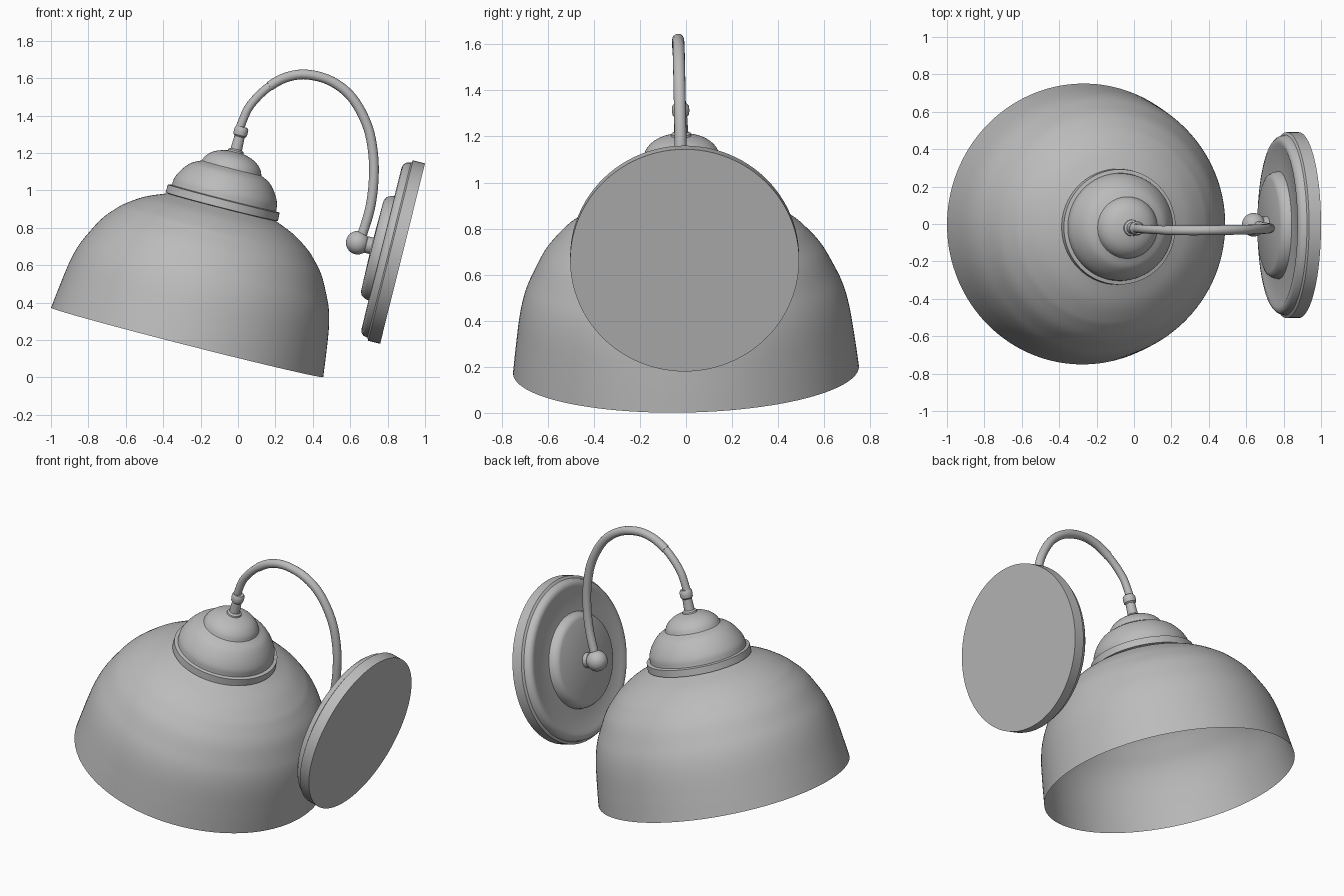
import bpy
import bmesh
import math
from mathutils import Vector

cube = bpy.data.objects.get("Cube")
if cube:
    bpy.data.objects.remove(cube, do_unlink=True)

COLOUR = (0.5, 0.5, 0.5, 1)
grey = bpy.data.materials.new("satin grey")
grey.use_nodes = True
grey.diffuse_color = COLOUR
grey.node_tree.nodes["Principled BSDF"].inputs["Base Color"].default_value = COLOUR


def smooth_path(points, steps=5):
    """Rounded path through the given points."""
    p = [Vector(q) for q in points]
    p = [2 * p[0] - p[1]] + p + [2 * p[-1] - p[-2]]
    path = []
    for a, b, c, d in zip(p, p[1:], p[2:], p[3:]):
        for i in range(steps):
            t = i / steps
            path.append(b + (c - a) * (t / 2)
                        + (2 * a - 5 * b + 4 * c - d) * (t * t / 2)
                        + (3 * b - a - 3 * c + d) * (t ** 3 / 2))
    return path + [p[-2]]


def finish(obj, angle=35):
    obj.data.materials.clear()
    obj.data.materials.append(grey)
    bpy.ops.object.select_all(action='DESELECT')
    obj.select_set(True)
    bpy.context.view_layer.objects.active = obj
    bpy.ops.object.shade_smooth_by_angle(angle=math.radians(angle))


def lathe(name, profile, origin, axis, sides=96):
    """Spin (radius, height) points about an axis."""
    bm = bmesh.new()
    verts = [bm.verts.new((r, 0, h)) for r, h in profile]
    edges = [bm.edges.new(pair) for pair in zip(verts, verts[1:])]
    bmesh.ops.spin(bm, geom=verts + edges, cent=(0, 0, 0), axis=(0, 0, 1),
                   angle=math.tau, steps=sides)
    bmesh.ops.remove_doubles(bm, verts=bm.verts, dist=0.0002)
    bmesh.ops.recalc_face_normals(bm, faces=bm.faces)
    mesh = bpy.data.meshes.new(name)
    bm.to_mesh(mesh)
    bm.free()
    obj = bpy.data.objects.new(name, mesh)
    bpy.context.collection.objects.link(obj)
    obj.location = origin
    obj.rotation_euler = Vector(axis).to_track_quat('Z', 'Y').to_euler()
    finish(obj)


def tube(name, path, radius):
    curve = bpy.data.curves.new(name, 'CURVE')
    curve.dimensions = '3D'
    curve.bevel_depth = radius
    curve.bevel_resolution = 6
    curve.use_fill_caps = True
    spline = curve.splines.new('POLY')
    spline.points.add(len(path) - 1)
    for point, co in zip(spline.points, path):
        point.co = (*co, 1)
    obj = bpy.data.objects.new(name, curve)
    bpy.context.collection.objects.link(obj)
    bpy.ops.object.select_all(action='DESELECT')
    obj.select_set(True)
    bpy.context.view_layer.objects.active = obj
    bpy.ops.object.convert(target='MESH')
    finish(bpy.context.object)


# Tilted shade, open underneath
SHADE_BASE = (-0.272, 0, 0.187)
SHADE_AXIS = (0.247, -0.02, 0.969)
shade = smooth_path([(0.751, 0), (0.735, 0.13), (0.715, 0.265), (0.69, 0.36),
                     (0.654, 0.44), (0.605, 0.53), (0.545, 0.6), (0.5, 0.641),
                     (0.41, 0.7), (0.29, 0.75)])
lathe("shade", shade, SHADE_BASE, SHADE_AXIS, 128)

# Collar and two-step cap
collar = [(0.29, 0.745), (0.31, 0.75), (0.308, 0.793), (0.288, 0.797)]
lower_dome = smooth_path([(0.288, 0.797), (0.282, 0.84), (0.255, 0.891),
                          (0.215, 0.936), (0.165, 0.962)])
upper_dome = smooth_path([(0.165, 0.962), (0.152, 0.99), (0.125, 1.018),
                          (0.086, 1.038), (0.03, 1.052), (0, 1.054)])
lathe("cap", collar + lower_dome[1:] + upper_dome[1:], SHADE_BASE, SHADE_AXIS)

# Stem with a rounded ring
stem = [(0, 1.04), (0.045, 1.045), (0.042, 1.058), (0.031, 1.066),
        (0.028, 1.135), (0.036, 1.143), (0.038, 1.16), (0.037, 1.18),
        (0.03, 1.19), (0, 1.19)]
lathe("stem", stem, SHADE_BASE, SHADE_AXIS, 32)

# Arched arm in two lengths of pipe
arm = smooth_path([(0.012, -0.024, 1.34), (0.05, -0.027, 1.43),
                   (0.1, -0.03, 1.495), (0.17, -0.033, 1.557),
                   (0.26, -0.034, 1.605), (0.37, -0.034, 1.619),
                   (0.5, -0.032, 1.583), (0.61, -0.03, 1.495),
                   (0.69, -0.027, 1.35), (0.722, -0.024, 1.2),
                   (0.725, -0.022, 1.05), (0.705, -0.018, 0.9),
                   (0.66, -0.01, 0.75)], 6)
joint = 18
tube("arm_sleeve", arm[:joint + 1], 0.023)
tube("arm", arm[joint:], 0.026)

# Round wall plate with a raised rim and centre boss
PLATE_BASE = (0.88, -0.006, 0.662)
PLATE_AXIS = (-0.97, 0, 0.2415)
plate = [(0, 0), (0.497, 0), (0.497, 0.066), (0.482, 0.074), (0.476, 0.098),
         (0.462, 0.112), (0.44, 0.116), (0.42, 0.108), (0.288, 0.11),
         (0.284, 0.135), (0.27, 0.158), (0.25, 0.167), (0, 0.172)]
lathe("wall_plate", plate, PLATE_BASE, PLATE_AXIS)
connector = [(0, 0.16), (0.045, 0.16), (0.045, 0.2), (0.03, 0.21), (0, 0.21)]
lathe("connector", connector, PLATE_BASE, PLATE_AXIS, 32)

# Ball joint
bpy.ops.mesh.primitive_uv_sphere_add(segments=32, ring_count=16, radius=0.063,
                                     location=(0.64, -0.004, 0.72))
ball = bpy.context.object
ball.name = "ball_joint"
finish(ball)
